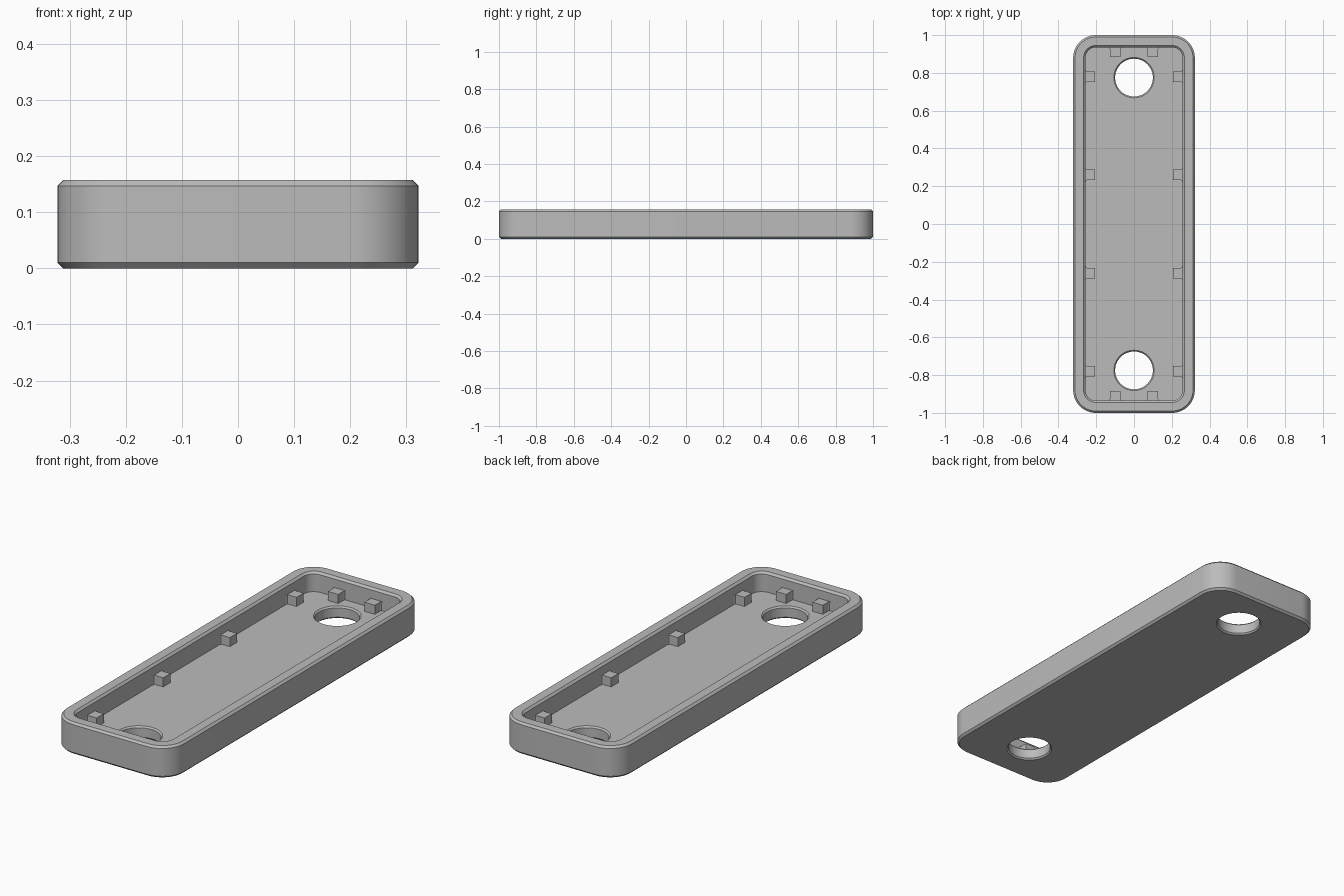
import bpy, bmesh
from math import cos, sin, pi, radians
from mathutils import Matrix

cube = bpy.data.objects.get("Cube")
if cube:
    bpy.data.objects.remove(cube, do_unlink=True)

HALF_X, HALF_Y, HEIGHT = 0.322, 1.0, 0.157
WALL, FLOOR, CHAMFER = 0.065, 0.06, 0.01
HOLE_Y, HOLE_R, HOLE_CHAMFER = 0.775, 0.1, 0.007
TAB_TOP = 0.105

grey = bpy.data.materials.new("plain_grey")
grey.use_nodes = True
colour = (0.5, 0.5, 0.5, 1)
grey.diffuse_color = colour
grey.node_tree.nodes["Principled BSDF"].inputs["Base Color"].default_value = colour


def finish(bm, name):
    bmesh.ops.recalc_face_normals(bm, faces=bm.faces)
    mesh = bpy.data.meshes.new(name)
    bm.to_mesh(mesh)
    bm.free()
    mesh.materials.append(grey)
    obj = bpy.data.objects.new(name, mesh)
    bpy.context.collection.objects.link(obj)
    return obj


def ring(bm, points, z):
    verts = [bm.verts.new((x, y, z)) for x, y in points]
    edges = [bm.edges.new((v, verts[i - 1])) for i, v in enumerate(verts)]
    return verts, edges


def rounded_rect(inset, steps=12):
    """Plan outline inset from the outer wall, with matching corner points."""
    r = max(0.12 - inset, 0.055)
    pts = []
    for k, (sx, sy) in enumerate([(1, 1), (-1, 1), (-1, -1), (1, -1)]):
        for i in range(steps + 1):
            a = (k + i / steps) * pi / 2
            pts.append((sx * (HALF_X - inset - r) + r * cos(a),
                        sy * (HALF_Y - inset - r) + r * sin(a)))
    return pts


def circle(r, y, n=48):
    return [(r * cos(2 * pi * i / n), y + r * sin(2 * pi * i / n)) for i in range(n)]


def loft(bm, rings):
    for (a, _), (b, _) in zip(rings, rings[1:]):
        for i in range(len(a)):
            bm.faces.new((a[i - 1], a[i], b[i], b[i - 1]))


# Tray: chamfered outer wall, rim, inner wall and floor with two holes
bm = bmesh.new()
wall_profile = [(CHAMFER, 0), (0, CHAMFER), (0, HEIGHT - CHAMFER), (CHAMFER, HEIGHT),
                (WALL - CHAMFER, HEIGHT), (WALL, HEIGHT - CHAMFER), (WALL, FLOOR)]
walls = [ring(bm, rounded_rect(inset), z) for inset, z in wall_profile]
loft(bm, walls)
bottom_edges, floor_edges = list(walls[0][1]), list(walls[-1][1])

hole_profile = [(HOLE_R + HOLE_CHAMFER, 0), (HOLE_R, HOLE_CHAMFER),
                (HOLE_R, FLOOR - HOLE_CHAMFER), (HOLE_R + HOLE_CHAMFER, FLOOR)]
for side in (-1, 1):
    bore = [ring(bm, circle(r, side * HOLE_Y), z) for r, z in hole_profile]
    loft(bm, bore)
    bottom_edges += bore[0][1]
    floor_edges += bore[-1][1]
for edges in (bottom_edges, floor_edges):
    bmesh.ops.triangle_fill(bm, edges=edges, use_beauty=True)
tray = finish(bm, "tray")
bpy.context.view_layer.objects.active = tray
tray.select_set(True)
bpy.ops.object.shade_smooth_by_angle(angle=radians(30))
tray.select_set(False)


# Small support tabs, flared where they meet the wall
def support_tab(name, x, y, angle):
    half, depth, flare = 0.028, 0.05, 0.01
    side = [(-0.01, half + flare), (0, half + flare), (0.003, half + 0.003),
            (flare, half), (depth, half)]
    outline = side + [(px, -py) for px, py in reversed(side)]
    bm = bmesh.new()
    low, high = ring(bm, outline, FLOOR - 0.005), ring(bm, outline, TAB_TOP)
    loft(bm, [low, high])
    bm.faces.new(low[0])
    bm.faces.new(high[0])
    bm.transform(Matrix.Translation((x, y, 0)) @ Matrix.Rotation(angle, 4, "Z"))
    finish(bm, name)


for s, label in ((1, "left"), (-1, "right")):
    for i, y in enumerate((-0.78, -0.26, 0.26, 0.78)):
        support_tab(f"{label}_tab_{i + 1}", s * (HALF_X - WALL), y, pi if s > 0 else 0)
for s, label in ((1, "back"), (-1, "front")):
    for i, x in enumerate((-0.1, 0.1)):
        support_tab(f"{label}_tab_{i + 1}", x, s * (HALF_Y - WALL), -s * pi / 2)
